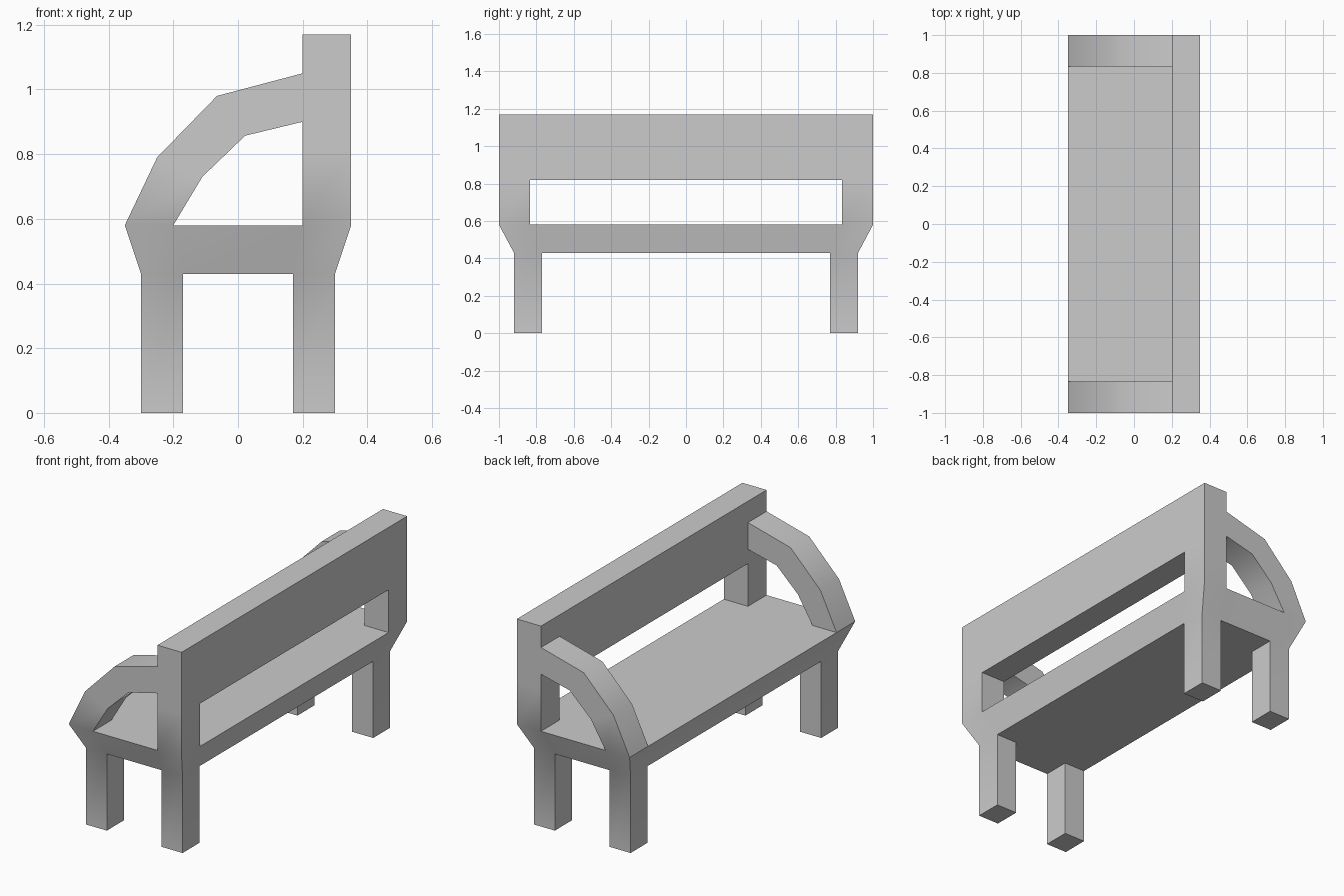
import bpy, bmesh, math

if "Cube" in bpy.data.objects:
    bpy.data.objects.remove(bpy.data.objects["Cube"])

# Grid lines: narrow at the legs, flared from the seat top upward
XS_LOW, YS_LOW = (-.30, -.17, .17, .30), (-.92, -.77, .77, .92)
XS_TOP, YS_TOP = (-.35, -.20, .20, .35), (-1.0, -.835, .835, 1.0)
SEAT_BOTTOM, SEAT_TOP = .43, .58
BACK_LEVELS = (SEAT_TOP, .82, .90, 1.05, 1.17)

quads = {}


def block(a, b):
    """Join two 4-point loops into a block; faces shared by two blocks vanish."""
    faces = [a, b] + [[a[i], a[(i + 1) % 4], b[(i + 1) % 4], b[i]] for i in range(4)]
    for f in faces:
        key = frozenset(f)
        if key in quads:
            del quads[key]
        else:
            quads[key] = f


def cell(i, j, z):
    """Horizontal rectangle of grid cell i, j at height z."""
    xs, ys = (XS_LOW, YS_LOW) if z <= SEAT_BOTTOM else (XS_TOP, YS_TOP)
    return [(xs[i], ys[j], z), (xs[i + 1], ys[j], z),
            (xs[i + 1], ys[j + 1], z), (xs[i], ys[j + 1], z)]


# Flared seat
for i in range(3):
    for j in range(3):
        block(cell(i, j, SEAT_BOTTOM), cell(i, j, SEAT_TOP))

# Four legs
for i in (0, 2):
    for j in (0, 2):
        block(cell(i, j, 0.0), cell(i, j, SEAT_BOTTOM))

# Back posts, and the rail between them above the gap
for n, (z0, z1) in enumerate(zip(BACK_LEVELS, BACK_LEVELS[1:])):
    for j in ((0, 2) if n == 0 else (0, 1, 2)):
        block(cell(2, j, z0), cell(2, j, z1))

# Curved armrests: outer and inner (x, z) points along the sweep
ARM = [((-.35, .58), (-.20, .58)),
       ((-.25, .79), (-.11, .73)),
       ((-.065, .98), (.022, .857)),
       ((.20, 1.05), (.20, .90))]
for j in (0, 2):
    y0, y1 = YS_TOP[j], YS_TOP[j + 1]
    loops = [[(ox, y0, oz), (ix, y0, iz), (ix, y1, iz), (ox, y1, oz)]
             for (ox, oz), (ix, iz) in ARM]
    for a, b in zip(loops, loops[1:]):
        block(a, b)

# One continuous bench mesh
bm = bmesh.new()
verts = {}
for f in quads.values():
    for p in f:
        if p not in verts:
            verts[p] = bm.verts.new(p)
    bm.faces.new([verts[p] for p in f])
bmesh.ops.recalc_face_normals(bm, faces=bm.faces)
mesh = bpy.data.meshes.new("bench")
bm.to_mesh(mesh)
bm.free()
bench = bpy.data.objects.new("bench", mesh)
bpy.context.collection.objects.link(bench)

# Soft shading over the gentle bends, crisp corners elsewhere
bpy.context.view_layer.objects.active = bench
bench.select_set(True)
bpy.ops.object.shade_smooth_by_angle(angle=math.radians(35))
